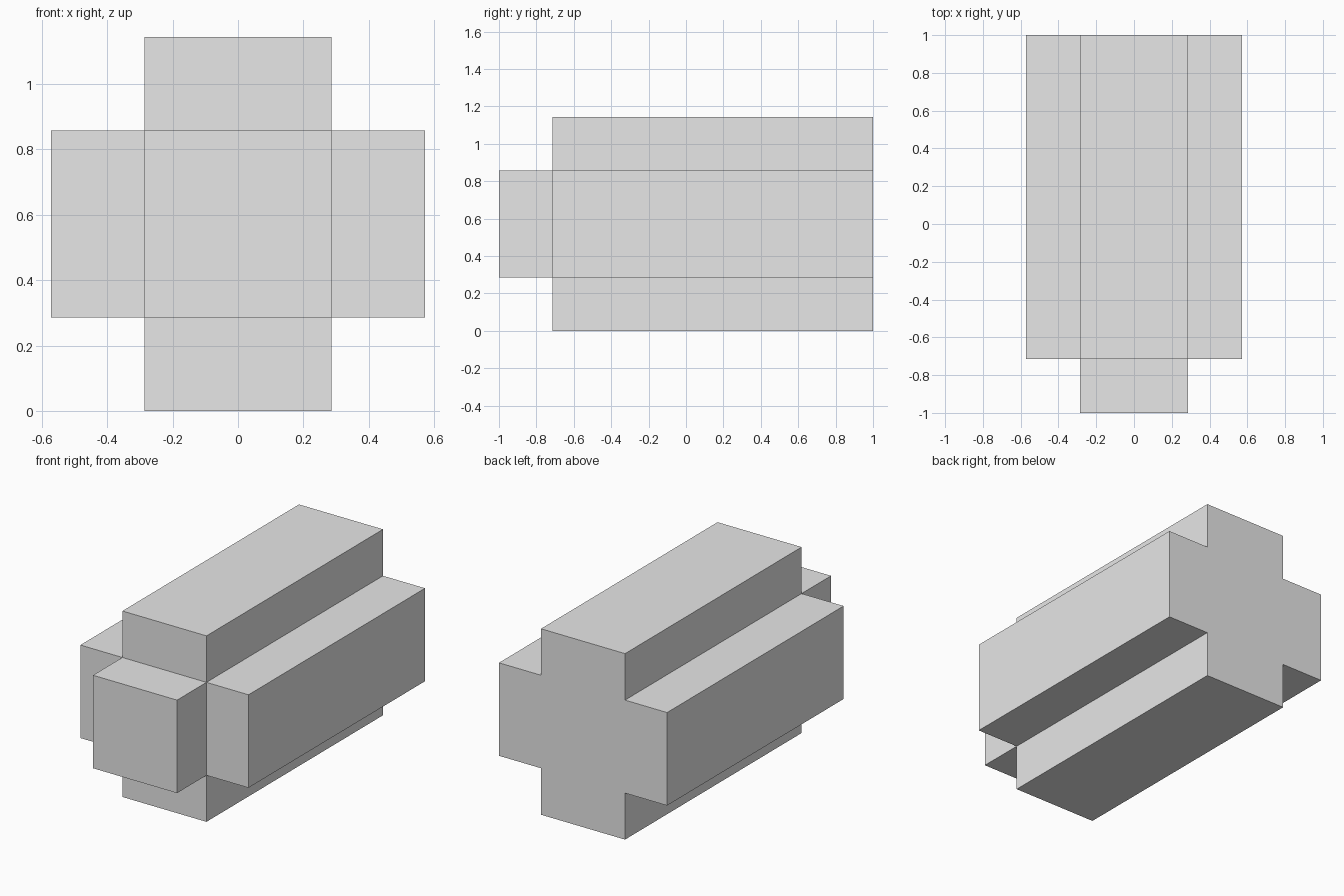
import bpy
import bmesh

cube = bpy.data.objects.get("Cube")
if cube:
    bpy.data.objects.remove(cube, do_unlink=True)

U = 2 / 7            # one step of the block grid
MID = 2 * U          # height of the centre line

grey = bpy.data.materials.new("light_grey")
grey.use_nodes = True
colour = (0.8, 0.8, 0.8, 1)
grey.diffuse_color = colour
grey.node_tree.nodes["Principled BSDF"].inputs["Base Color"].default_value = colour


def extrude_profile(name, profile, y_front, y_back):
    """Sweep a closed x-z profile along y into a solid."""
    bm = bmesh.new()
    face = bm.faces.new([bm.verts.new((x, y_front, z)) for x, z in profile])
    swept = bmesh.ops.extrude_face_region(bm, geom=[face], use_keep_orig=True)
    verts = [v for v in swept["geom"] if isinstance(v, bmesh.types.BMVert)]
    bmesh.ops.translate(bm, verts=verts, vec=(0, y_back - y_front, 0))
    bmesh.ops.recalc_face_normals(bm, faces=bm.faces)
    mesh = bpy.data.meshes.new(name)
    bm.to_mesh(mesh)
    bm.free()
    mesh.materials.append(grey)
    obj = bpy.data.objects.new(name, mesh)
    bpy.context.collection.objects.link(obj)
    return obj


# Cross-shaped body: one arm outline, turned through four quarter turns
cross = []
arm = [(U, -U), (2 * U, -U), (2 * U, U)]
for turn in range(4):
    cross += [(x, MID + z) for x, z in arm]
    arm = [(-z, x) for x, z in arm]
extrude_profile("cross_body", cross, -2.5 * U, 3.5 * U)

# Square block standing out from the front of the body
square = [(-U, MID - U), (U, MID - U), (U, MID + U), (-U, MID + U)]
extrude_profile("front_block", square, -3.5 * U, -2.5 * U)
